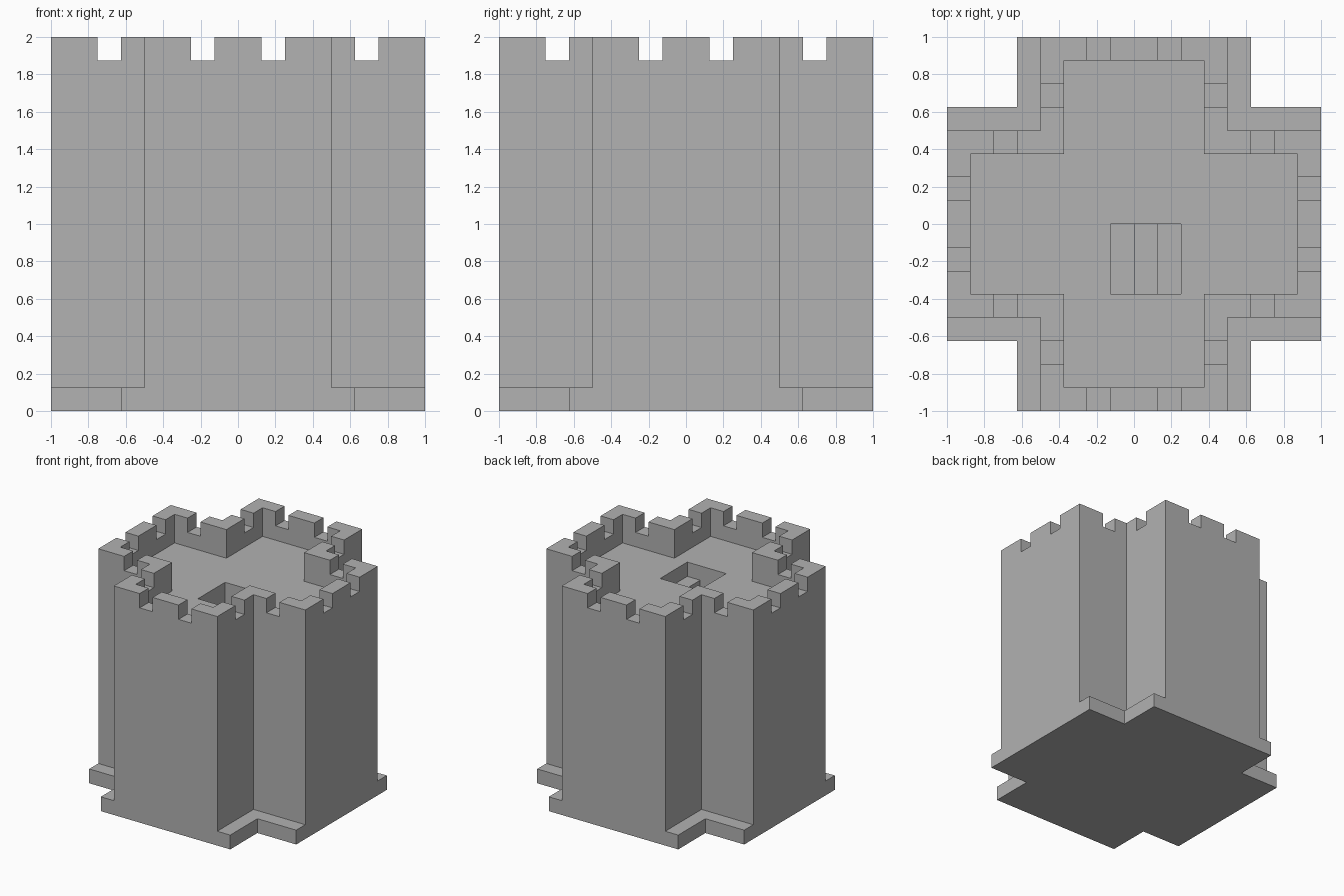
import bpy, bmesh
from mathutils import Vector

cube = bpy.data.objects.get("Cube")
if cube:
    bpy.data.objects.remove(cube, do_unlink=True)

U = 0.125  # one building block

stone = bpy.data.materials.new("grey stone")
stone.use_nodes = True
grey = (0.445, 0.445, 0.445, 1)
stone.diffuse_color = grey
stone.node_tree.nodes["Principled BSDF"].inputs["Base Color"].default_value = grey


def prism(name, outlines, direction):
    """Extrude one or more closed outlines (in blocks) along a direction."""
    bm = bmesh.new()
    for outline in outlines:
        face = bm.faces.new([bm.verts.new(Vector(p) * U) for p in outline])
        grown = bmesh.ops.extrude_face_region(bm, geom=[face], use_keep_orig=True)
        verts = [g for g in grown["geom"] if isinstance(g, bmesh.types.BMVert)]
        bmesh.ops.translate(bm, verts=verts, vec=Vector(direction) * U)
    bmesh.ops.recalc_face_normals(bm, faces=bm.faces)
    mesh = bpy.data.meshes.new(name)
    bm.to_mesh(mesh)
    bm.free()
    mesh.materials.append(stone)
    obj = bpy.data.objects.new(name, mesh)
    bpy.context.scene.collection.objects.link(obj)
    return obj


def cross(name, half_width, reach, bottom, top):
    """Plus-shaped block."""
    w, r = half_width, reach
    quarter = [(r, -w), (r, w), (w, w)]
    pts = []
    for _ in range(4):
        pts += [(x, y, bottom) for x, y in quarter]
        quarter = [(-y, x) for x, y in quarter]
    return prism(name, [pts], (0, 0, top - bottom))


def combine(target, other, operation):
    """Apply a boolean and discard the helper."""
    mod = target.modifiers.new("shape", "BOOLEAN")
    mod.operation, mod.solver, mod.object = operation, "EXACT", other
    bpy.context.view_layer.update()
    result = target.evaluated_get(bpy.context.evaluated_depsgraph_get())
    mesh = bpy.data.meshes.new_from_object(result)
    target.modifiers.clear()
    target.data = mesh
    bpy.data.objects.remove(other, do_unlink=True)


# Tower body with its wider plinth
tower = cross("castle_tower", 4, 8, 0, 16)
combine(tower, cross("plinth", 5, 8, 0, 1), "UNION")

# Sunken roof deck inside the parapet
combine(tower, cross("deck_cutter", 3, 7, 14, 18), "DIFFERENCE")

# Crenel gaps, cut right across in both directions
gaps = (-6, -2, 1, 5)
along_y = [[(g, -9, 15), (g + 1, -9, 15), (g + 1, -9, 18), (g, -9, 18)] for g in gaps]
along_x = [[(y, x, z) for x, y, z in bar] for bar in along_y]
combine(tower, prism("gap_cutter_y", along_y, (0, 18, 0)), "DIFFERENCE")
combine(tower, prism("gap_cutter_x", along_x, (18, 0, 0)), "DIFFERENCE")

# Stairwell with three steps going down
stairs = [(2, 15), (-1, 15), (-1, 11), (0, 11), (0, 12), (1, 12), (1, 13), (2, 13)]
well = prism("stair_cutter", [[(x, -3, z) for x, z in stairs]], (0, 3, 0))
combine(tower, well, "DIFFERENCE")

for poly in tower.data.polygons:
    poly.use_smooth = False
